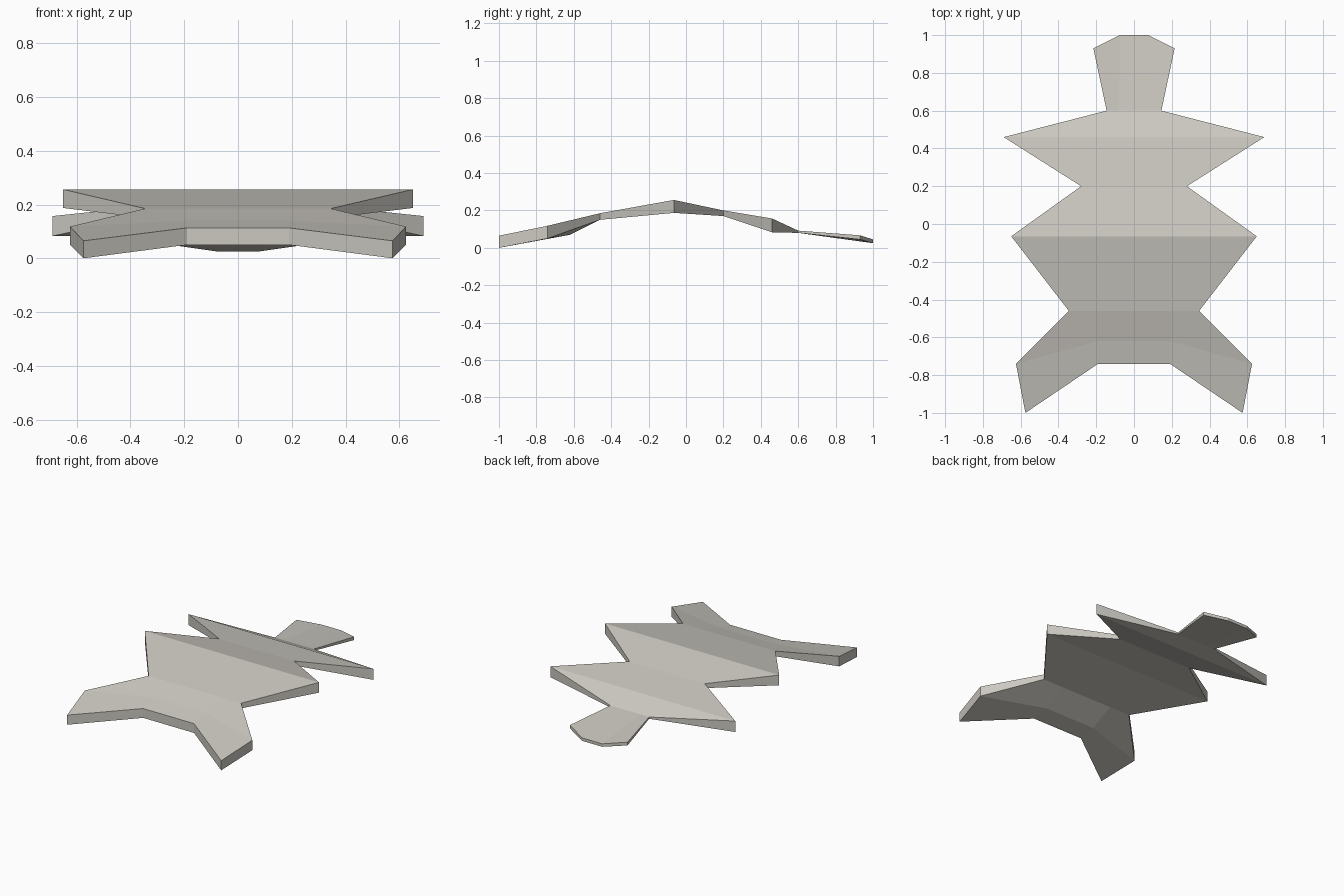
import bpy, bmesh

if "Cube" in bpy.data.objects:
    bpy.data.objects.remove(bpy.data.objects["Cube"])

# Spine stations: (outer x, y, top z, bottom z), (inner x, y, top z, bottom z)
STATIONS = [
    ((0.575, -1.00, 0.065, 0.000), (0.19, -0.74, 0.113, 0.050)),   # rear feet
    ((0.625, -0.74, 0.118, 0.050), (0.19, -0.62, 0.140, 0.070)),   # ankle crease
    ((0.345, -0.46, 0.185, 0.150), (0.19, -0.46, 0.185, 0.150)),   # waist
    ((0.650, -0.065, 0.256, 0.187), (0.13, -0.065, 0.256, 0.187)), # ridge
    ((0.280, 0.20, 0.200, 0.170), (0.10, 0.20, 0.200, 0.170)),     # notch
    ((0.690, 0.46, 0.157, 0.083), (0.08, 0.46, 0.157, 0.083)),     # far points
    ((0.145, 0.60, 0.092, 0.080), (0.08, 0.60, 0.092, 0.080)),     # neck
    ((0.215, 0.93, 0.067, 0.045), (0.075, 1.00, 0.045, 0.025)),    # end tab
]

mat = bpy.data.materials.new("warm light grey")
mat.diffuse_color = (0.60, 0.58, 0.53, 1)
mat.use_nodes = True
mat.node_tree.nodes["Principled BSDF"].inputs["Base Color"].default_value = mat.diffuse_color

bm = bmesh.new()


def row(station, level):
    """Four points across the plate, left to right, on top (2) or bottom (3)."""
    outer, inner = station
    pts = [(-1, outer), (-1, inner), (1, inner), (1, outer)]
    return [bm.verts.new((s * p[0], p[1], p[level])) for s, p in pts]


top = [row(s, 2) for s in STATIONS]
bottom = [row(s, 3) for s in STATIONS]

# Folded top and bottom skins, and the long side walls
for i in range(len(STATIONS) - 1):
    for j in range(3):
        for skin in (top, bottom):
            bm.faces.new((skin[i][j], skin[i][j + 1], skin[i + 1][j + 1], skin[i + 1][j]))
    for j in (0, 3):
        bm.faces.new((top[i][j], top[i + 1][j], bottom[i + 1][j], bottom[i][j]))

# End walls
for i in (0, -1):
    for j in range(3):
        bm.faces.new((top[i][j], top[i][j + 1], bottom[i][j + 1], bottom[i][j]))

bmesh.ops.recalc_face_normals(bm, faces=bm.faces)
mesh = bpy.data.meshes.new("folded_plate")
bm.to_mesh(mesh)
bm.free()
mesh.materials.append(mat)
bpy.context.collection.objects.link(bpy.data.objects.new("folded_plate", mesh))
